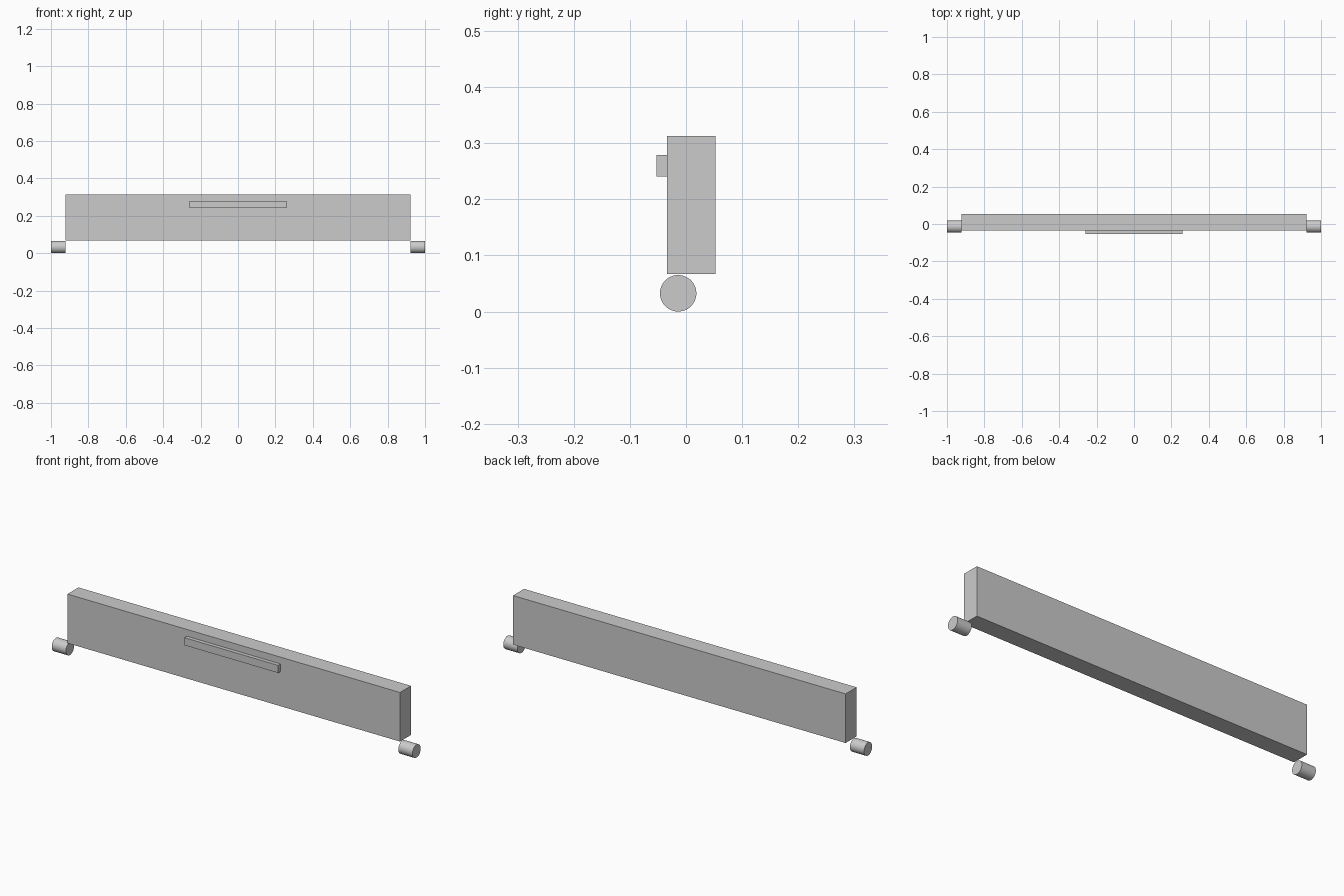
import bpy
from math import pi

if "Cube" in bpy.data.objects:
    bpy.data.objects.remove(bpy.data.objects["Cube"])


def box(name, x, y, z):
    """Box from (min, max) ranges on each axis."""
    bpy.ops.mesh.primitive_cube_add(size=1)
    ob = bpy.context.object
    ob.name = name
    ob.location = [(a + b) / 2 for a, b in (x, y, z)]
    ob.scale = [b - a for a, b in (x, y, z)]
    bpy.ops.object.transform_apply(location=False, rotation=False, scale=True)
    return ob


# Main flap and its front grip
box("panel", (-0.922, 0.922), (-0.034, 0.053), (0.067, 0.313))
box("handle", (-0.26, 0.26), (-0.053, -0.034), (0.241, 0.279))

# Hinge pins at both lower ends
for side, label in ((-1, "left"), (1, "right")):
    bpy.ops.mesh.primitive_cylinder_add(
        vertices=48, radius=0.0325, depth=0.078,
        location=(side * 0.961, -0.014, 0.0325), rotation=(0, pi / 2, 0))
    bpy.context.object.name = label + "_hinge_pin"
    bpy.ops.object.shade_smooth_by_angle()
